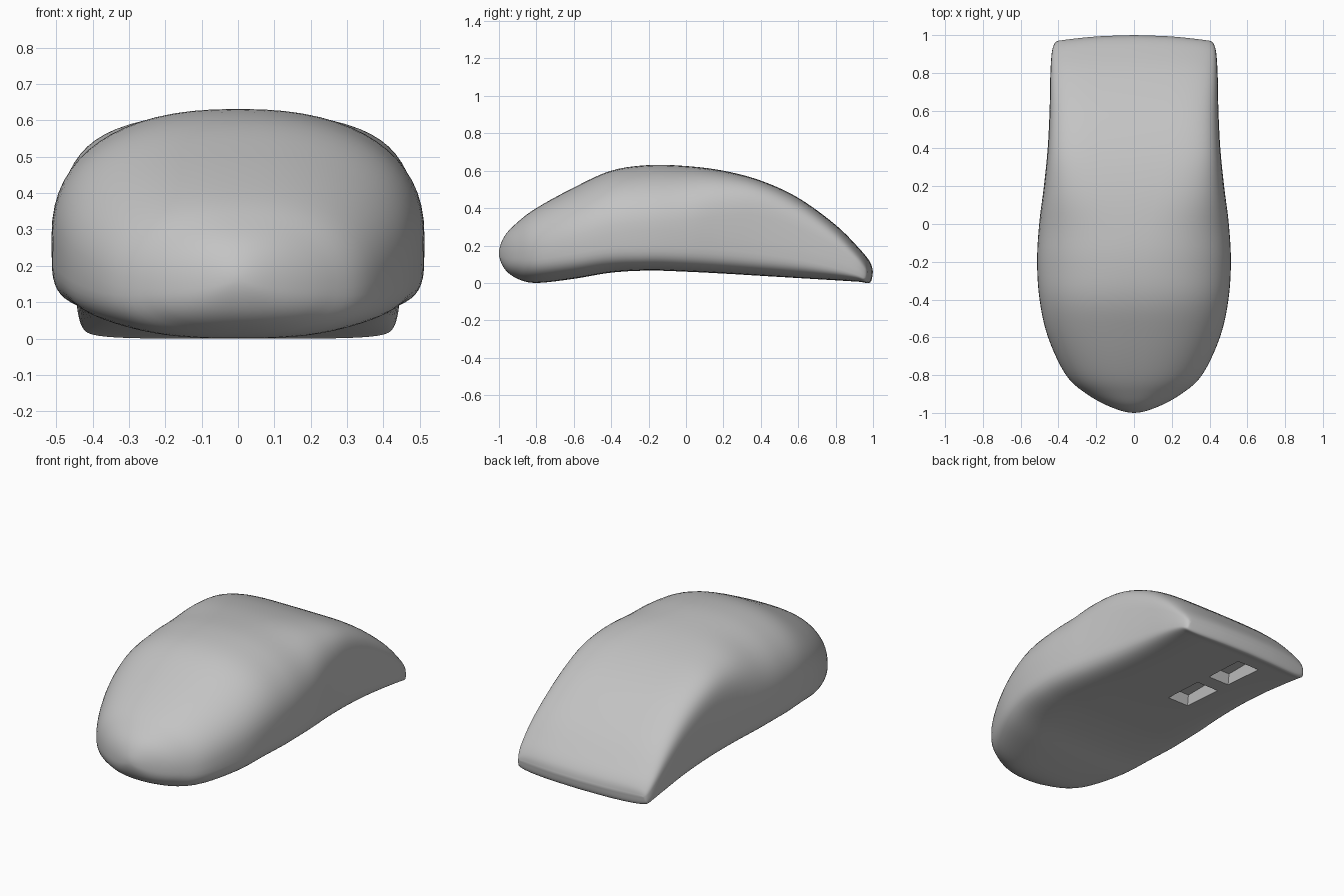
import bpy, bmesh, math
from mathutils import Vector

cube = bpy.data.objects.get("Cube")
if cube:
    bpy.data.objects.remove(cube, do_unlink=True)

grey = bpy.data.materials.new("plain grey")
grey.use_nodes = True
colour = (0.55, 0.55, 0.55, 1)
grey.diffuse_color = colour
grey.node_tree.nodes["Principled BSDF"].inputs["Base Color"].default_value = colour


def make_object(name, bm):
    bmesh.ops.recalc_face_normals(bm, faces=bm.faces)
    mesh = bpy.data.meshes.new(name)
    bm.to_mesh(mesh)
    bm.free()
    mesh.materials.append(grey)
    obj = bpy.data.objects.new(name, mesh)
    bpy.context.collection.objects.link(obj)
    return obj


def catmull(p0, p1, p2, p3, t):
    return [0.5 * (2 * b + (c - a) * t + (2 * a - 5 * b + 4 * c - d) * t * t
                   + (3 * b - a - 3 * c + d) * t ** 3)
            for a, b, c, d in zip(p0, p1, p2, p3)]


# Body stations: y, half width, top, bottom, squareness of the upper section
stations = [
    (-1.0, 0, .16, .16, 2),
    (-.97, .12, .25, .075, 2.1),
    (-.9, .25, .325, .022, 2.2),
    (-.8, .36, .4, 0, 2.3),
    (-.6, .455, .51, .022, 2.3),
    (-.4, .5, .6, .055, 2.3),
    (-.2, .513, .63, .066, 2.3),
    (0, .502, .625, .06, 2.6),
    (.2, .477, .6, .05, 3.7),
    (.4, .457, .547, .038, 5),
    (.6, .447, .455, .026, 5),
    (.8, .443, .31, .014, 5),
    (.93, .435, .18, .006, 5),
    (.985, .42, .11, .003, 5),
    (1.0, .4, .06, .06, 5),
]
SIDES, STEPS = 64, 5


def signed_power(value, power):
    return math.copysign(abs(value) ** power, value)


def body_ring(bm, station):
    y, half, top, bottom, square = station
    middle = bottom + 0.38 * (top - bottom)
    bow = 0.03 * min(max((y - 0.5) / 0.5, 0), 1) ** 2
    lower_square = min(max(2.4 + (y + 0.9) * 4, 2.4), 5)
    ring = []
    for i in range(SIDES):
        angle = math.tau * i / SIDES
        c, s = math.cos(angle), math.sin(angle)
        n = square if s > 0 else lower_square
        u, v = signed_power(c, 2 / n), signed_power(s, 2 / n)
        height = top - middle if s > 0 else middle - bottom
        ring.append(bm.verts.new((half * u, y - bow * u * u, middle + height * v)))
    return ring


# Body: smooth loft from the round nose to the square tail
y, half, top, bottom, square = stations[1]
points = [(y, -half, bottom, top, square)] + stations + [stations[-1]]
bm = bmesh.new()
rings = []
for k in range(len(stations) - 1):
    for step in range(STEPS):
        if k or step:
            rings.append(body_ring(bm, catmull(*points[k:k + 4], step / STEPS)))
rings.append(body_ring(bm, stations[-1]))
for a, b in zip(rings, rings[1:]):
    for i in range(SIDES):
        j = (i + 1) % SIDES
        bm.faces.new((a[i], a[j], b[j], b[i]))
tip = bm.verts.new((0, stations[0][0], stations[0][2]))
for i in range(SIDES):
    bm.faces.new((tip, rings[0][i], rings[0][(i + 1) % SIDES]))
# The last ring is flat, so its upper and lower halves weld into the tail edge
bmesh.ops.remove_doubles(bm, verts=rings[-1], dist=0.0005)
body = make_object("body", bm)
bpy.context.view_layer.objects.active = body
body.select_set(True)

# Two tapered recesses in a row under the tail half
for y, z in ((.385, .04), (.735, .02)):
    bm = bmesh.new()
    bmesh.ops.create_cube(bm, size=1)
    for v in bm.verts:
        taper = 0.7 if v.co.z > 0 else 1.05
        v.co = Vector((v.co.x * .16 * taper - .1, v.co.y * .29 * taper + y,
                       v.co.z * .12 + z))
    cutter = make_object("recess_cutter", bm)
    cutter.hide_render = True
    cut = body.modifiers.new("recess", "BOOLEAN")
    cut.object = cutter
    cut.operation = "DIFFERENCE"
    cut.solver = "EXACT"
    bpy.ops.object.modifier_apply(modifier=cut.name)
    bpy.data.objects.remove(cutter, do_unlink=True)

bpy.ops.object.shade_smooth_by_angle(angle=math.radians(40))
body.select_set(False)
